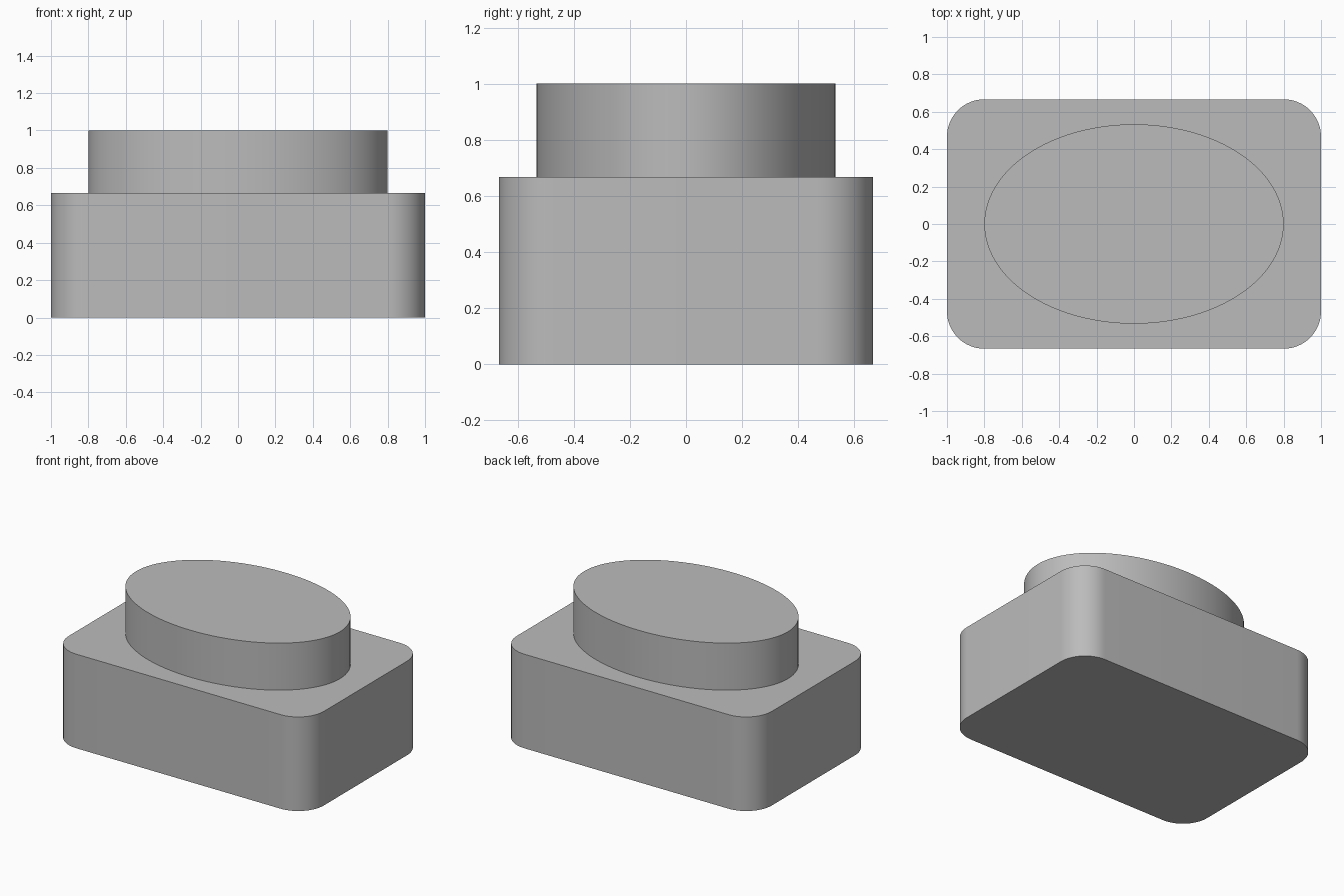
import bpy
import bmesh
from math import cos, sin, pi, radians

if "Cube" in bpy.data.objects:
    bpy.data.objects.remove(bpy.data.objects["Cube"], do_unlink=True)

GREY = (0.5, 0.5, 0.5, 1)
grey = bpy.data.materials.new("plain grey")
grey.use_nodes = True
grey.diffuse_color = GREY
grey.node_tree.nodes["Principled BSDF"].inputs["Base Color"].default_value = GREY


def arc(cx, cy, rx, ry, start, sweep, steps):
    """Points along an elliptical arc, both ends included."""
    angles = [start + sweep * i / steps for i in range(steps + 1)]
    return [(cx + rx * cos(a), cy + ry * sin(a)) for a in angles]


def extrude_outline(name, outline, bottom, top):
    """Solid prism from a closed outline."""
    bm = bmesh.new()
    base = bm.faces.new([bm.verts.new((x, y, bottom)) for x, y in outline])
    grown = bmesh.ops.extrude_face_region(bm, geom=[base], use_keep_orig=True)
    verts = [v for v in grown["geom"] if isinstance(v, bmesh.types.BMVert)]
    bmesh.ops.translate(bm, verts=verts, vec=(0, 0, top - bottom))
    bmesh.ops.recalc_face_normals(bm, faces=bm.faces)
    mesh = bpy.data.meshes.new(name)
    bm.to_mesh(mesh)
    bm.free()
    mesh.materials.append(grey)
    obj = bpy.data.objects.new(name, mesh)
    bpy.context.collection.objects.link(obj)
    bpy.ops.object.select_all(action="DESELECT")
    obj.select_set(True)
    bpy.context.view_layer.objects.active = obj
    bpy.ops.object.shade_smooth_by_angle(angle=radians(30))
    return obj


# Rounded block
HALF_X, HALF_Y, RADIUS, STEP = 1, 2 / 3, 0.2, 2 / 3
corners = []
for i, (sx, sy) in enumerate([(1, 1), (-1, 1), (-1, -1), (1, -1)]):
    corners += arc(sx * (HALF_X - RADIUS), sy * (HALF_Y - RADIUS),
                   RADIUS, RADIUS, i * pi / 2, pi / 2, 16)
extrude_outline("rounded_base", corners, 0, STEP)

# Oval boss on top
oval = arc(0, 0, 0.8, 0.8 * STEP, 0, 2 * pi, 96)[:-1]
extrude_outline("oval_top", oval, STEP, 1)
